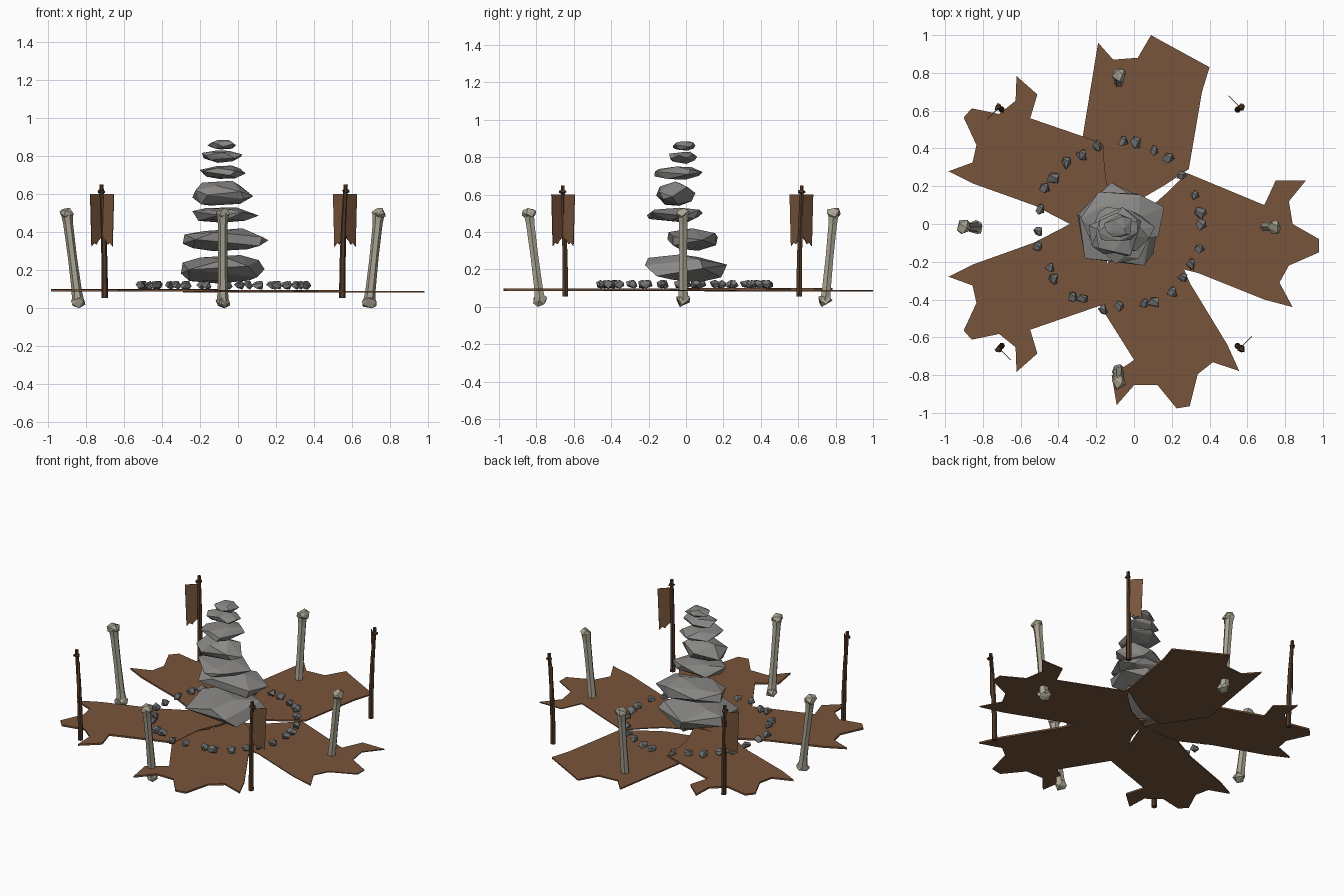
import bpy, bmesh, math, random
from mathutils import Vector, Matrix

random.seed(7)
cube = bpy.data.objects.get("Cube")
if cube:
    bpy.data.objects.remove(cube, do_unlink=True)


def material(name, rgb):
    mat = bpy.data.materials.new(name)
    mat.use_nodes = True
    color = (*rgb, 1)
    mat.diffuse_color = color
    shader = next(n for n in mat.node_tree.nodes if n.type == "BSDF_PRINCIPLED")
    shader.inputs["Base Color"].default_value = color
    return mat


HIDE = material("tanned hide brown", (.19, .09, .043))
WOOD = material("dark wood", (.085, .042, .021))
STONE = material("grey stone", (.25, .245, .235))
PEBBLE = material("dark grey stone", (.17, .17, .175))
BONE = material("old bone", (.40, .375, .29))


def finish(name, bm, mat):
    """Turn a bmesh into a flat shaded object."""
    bmesh.ops.recalc_face_normals(bm, faces=bm.faces)
    mesh = bpy.data.meshes.new(name)
    bm.to_mesh(mesh)
    bm.free()
    mesh.materials.append(mat)
    obj = bpy.data.objects.new(name, mesh)
    bpy.context.collection.objects.link(obj)


def plate(name, outline, offset, mat):
    """Extrude a flat outline of 3D points by an offset."""
    bm = bmesh.new()
    face = bm.faces.new([bm.verts.new(p) for p in outline])
    extruded = bmesh.ops.extrude_face_region(bm, geom=[face], use_keep_orig=True)
    new_verts = [g for g in extruded["geom"] if isinstance(g, bmesh.types.BMVert)]
    bmesh.ops.translate(bm, verts=new_verts, vec=offset)
    finish(name, bm, mat)


def rock(name, center, size, mat, count):
    """Faceted boulder: hull of jittered sphere points fitted to a box."""
    points = []
    for i in range(count):
        z = 1 - 2 * (i + .5) / count
        angle = i * math.pi * (3 - math.sqrt(5)) + random.uniform(-.5, .5)
        ring = math.sqrt(1 - z * z)
        points.append(Vector((ring * math.cos(angle), ring * math.sin(angle),
                              z + random.uniform(-.12, .12))))
    least = [min(p[k] for p in points) for k in range(3)]
    most = [max(p[k] for p in points) for k in range(3)]
    bm = bmesh.new()
    for p in points:
        bm.verts.new([center[k] + size[k] * ((p[k] - least[k]) / (most[k] - least[k]) - .5)
                      for k in range(3)])
    hull = bmesh.ops.convex_hull(bm, input=bm.verts[:])
    loose = [g for g in hull["geom_interior"] if isinstance(g, bmesh.types.BMVert)]
    bmesh.ops.delete(bm, geom=loose, context="VERTS")
    finish(name, bm, mat)


def post(name, path, radii, mat):
    """Upright six-sided tube through path points, with closed ends."""
    bm = bmesh.new()
    rings = []
    turns = [math.tau * i / 6 for i in range(6)]
    for p, r in zip(path, radii):
        rings.append([bm.verts.new(p + r * Vector((math.cos(a), math.sin(a), 0)))
                      for a in turns])
    for a, b in zip(rings, rings[1:]):
        for i in range(6):
            j = (i + 1) % 6
            bm.faces.new((a[i], a[j], b[j], b[i]))
    bm.faces.new(rings[0])
    bm.faces.new(rings[-1])
    finish(name, bm, mat)


# One ragged hide, reused turned and mirrored around the cairn
ragged = [(.28, .27), (.69, .10), (.75, .23), (.91, .23), (.82, .12), (.84, 0), (.98, -.08),
          (.98, -.15), (.82, -.22), (.77, -.31), (.84, -.44), (.69, -.40), (.34, -.26),
          (.10, -.20), (-.10, 0), (.10, .10), (.18, .17)]
hides = [  # name, mirror, turn, scale, shift, thickness
    ("east_hide", 1, 0, 1, (0, 0), .006),
    ("south_hide", -1, -80.5, 1, (-.015, -.023), .011),
    ("south_west_hide", 1, -138.5, .92, (-.135, -.07), .011),
    ("north_west_hide", -1, 138.5, .92, (-.135, .07), .011),
]
for level, (name, mirror, turn, scale, shift, depth) in enumerate(hides):
    spin = Matrix.Rotation(math.radians(turn), 3, "Z")
    place = Vector((*shift, .084 + .002 * level))
    plate(name, [place + scale * (spin @ Vector((x, y * mirror, 0))) for x, y in ragged],
          (0, 0, depth), HIDE)

# The broad hide at the back
broad = [(-.29, .35), (-.19, .96), (-.11, .87), (.02, .88), (.09, 1), (.18, .95), (.40, .83),
         (.36, .70), (.29, .29), (.17, .21), (.05, .14), (-.12, .10)]
plate("north_hide", [(x, y, .082) for x, y in broad], (0, 0, .009), HIDE)

# Balanced cairn: centre and size of each stone, from the ground up
cairn = [
    ((-.08, 0, .205), (.44, .44, .15)),
    ((-.065, .035, .36), (.45, .27, .12)),
    ((-.065, -.06, .49), (.35, .30, .08)),
    ((-.08, -.055, .605), (.32, .21, .13)),
    ((-.08, -.04, .715), (.24, .26, .07)),
    ((-.085, -.015, .797), (.21, .15, .065)),
    ((-.085, -.01, .86), (.15, .12, .05)),
]
for i, (center, size) in enumerate(cairn):
    rock(f"cairn_stone_{i + 1}", center, size, STONE, 15)

# Uneven ring of small stones, by bearing
bearings = [87, 79, 65, 54, 39, 22, 9, 1, -16, -28, -39, -51, -66, -72, -90, -101, -117,
            -123, -141, -149, -166, -176, 168, 153, 144, 130, 118, 105]
for i, bearing in enumerate(bearings):
    angle, radius = math.radians(bearing), random.uniform(.425, .45)
    center = (-.08 + radius * math.cos(angle), -.01 + radius * math.sin(angle), .121)
    size = (random.uniform(.045, .07), random.uniform(.045, .07), .045)
    rock(f"ring_stone_{i + 1}", center, size, PEBBLE, 9)

# Leaning bones with knobbed ends: foot and head in plan
bones = {
    "west_bone": ((-.84, -.015), (-.90, -.015)),
    "east_bone": ((.69, -.015), (.74, -.015)),
    "north_bone": ((-.08, .745), (-.08, .79)),
    "south_bone": ((-.08, -.78), (-.08, -.84)),
}
for name, (foot, head) in bones.items():
    foot, head = Vector((*foot, .034)), Vector((*head, .5))
    post(name + "_shaft", [foot.lerp(head, t) for t in (0, .12, .5, .88, 1)],
         [.033, .027, .024, .026, .032], BONE)
    rock(name + "_foot", foot, (.075, .075, .068), BONE, 11)
    rock(name + "_head", head, (.075, .075, .056), BONE, 11)

# Banner poles: foot in plan, then the way the cloth hangs
poles = {
    "front_right": ((-.70, -.645), (1, -1)),
    "front_left": ((.548, -.645), (1, 1)),
    "back_left": ((.548, .605), (-1, 1)),
    "back_right": ((-.70, .605), (-1, -1)),
}
torn = [(-.01, .60), (.088, .60), (.078, .325), (.058, .345), (.042, .335),
        (.028, .355), (.008, .37)]
for name, ((x, y), hang) in poles.items():
    lean = Vector((math.copysign(.018, x), math.copysign(.015, y), 0))
    foot = Vector((x, y, .055))
    path = [foot + lean * t * t + Vector((0, 0, .595 * t)) for t in (0, .3, .65, 1)]
    post(name + "_pole", path, [.017, .016, .014, .011], WOOD)
    tie = foot + lean + Vector((0, 0, .56))
    rock(name + "_pole_tie", tie, (.04, .04, .022), WOOD, 11)

    # Torn cloth hanging beside the pole
    way = Vector((*hang, 0)).normalized()
    base = Vector((x, y, 0)) + lean * .8
    thin = Vector((-way.y, way.x, 0)) * .004
    plate(name + "_banner", [base + way * u + Vector((0, 0, z)) - thin / 2 for u, z in torn],
          thin, HIDE)
